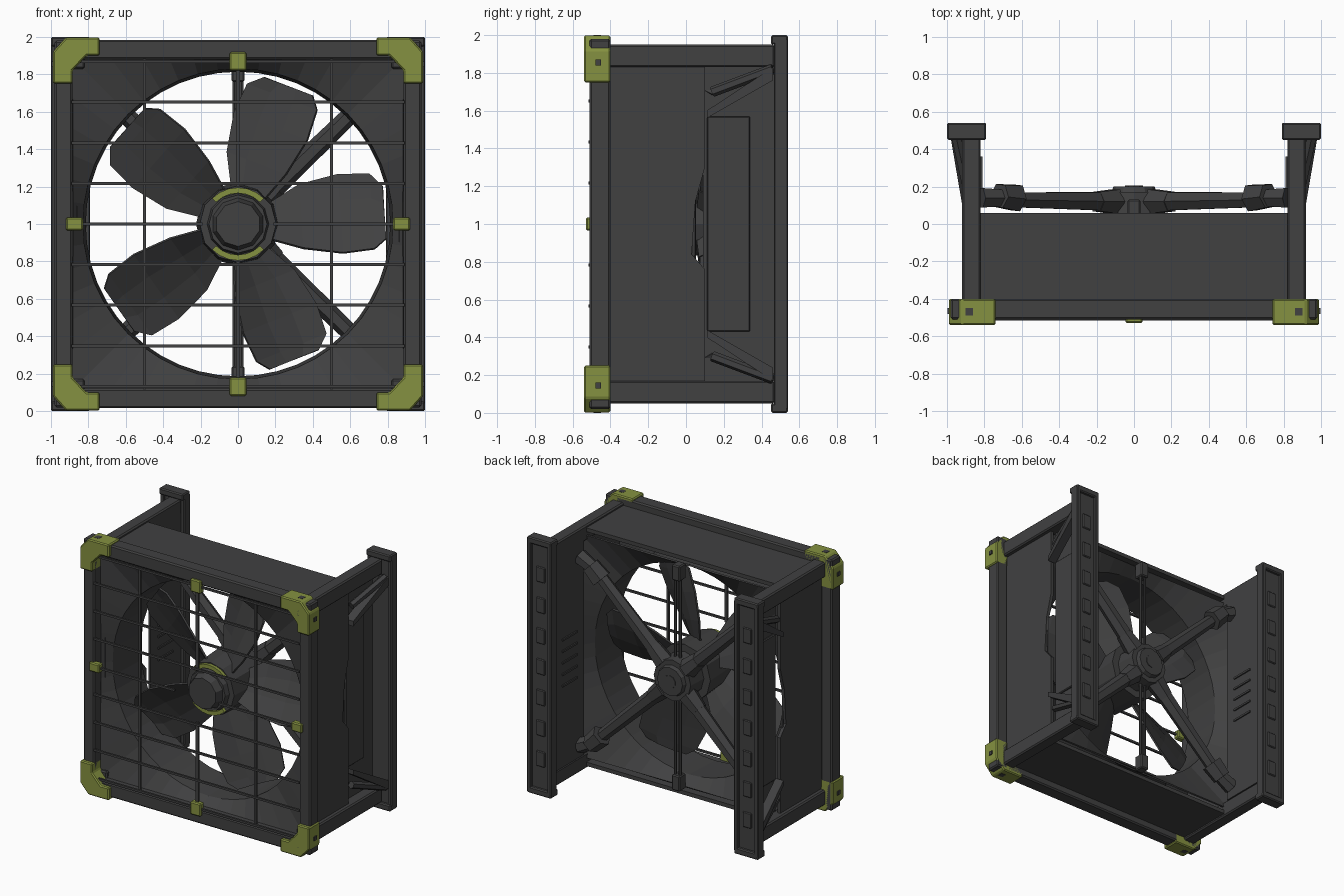
import bpy, bmesh, math
from mathutils import Vector, Matrix

if "Cube" in bpy.data.objects:
    bpy.data.objects.remove(bpy.data.objects["Cube"])


def mat(name, rgb):
    m = bpy.data.materials.new(name)
    m.diffuse_color = (*rgb, 1)
    m.use_nodes = True
    m.node_tree.nodes["Principled BSDF"].inputs["Base Color"].default_value = m.diffuse_color
    return m


DARK = mat("charcoal metal", (0.052, 0.052, 0.053))
OLIVE = mat("olive paint", (0.235, 0.285, 0.052))


def finish(bm, name, m=DARK):
    bmesh.ops.recalc_face_normals(bm, faces=bm.faces)
    me = bpy.data.meshes.new(name)
    bm.to_mesh(me)
    bm.free()
    ob = bpy.data.objects.new(name, me)
    me.materials.append(m)
    bpy.context.collection.objects.link(ob)
    return ob


def box(name, x, y, z, m=DARK, bevel=0.0):
    bm = bmesh.new()
    bmesh.ops.create_cube(bm, size=1)
    for v in bm.verts:
        v.co = [(r[0] + r[1]) / 2 + c * (r[1] - r[0]) for r, c in zip((x, y, z), v.co)]
    if bevel:
        bmesh.ops.bevel(bm, geom=bm.edges[:], offset=bevel, segments=1, affect='EDGES')
    return finish(bm, name, m)


def prism(name, pts, a, b, m=DARK, axis='y', bevel=0.0):
    # extrude a profile: (x, z) along y, or (y, z) along x
    bm = bmesh.new()
    def place(p, d):
        return (p[0], d, p[1]) if axis == 'y' else (d, p[0], p[1])
    lo = [bm.verts.new(place(p, a)) for p in pts]
    hi = [bm.verts.new(place(p, b)) for p in pts]
    bm.faces.new(lo)
    bm.faces.new(hi)
    n = len(pts)
    for i in range(n):
        bm.faces.new((lo[i], lo[(i + 1) % n], hi[(i + 1) % n], hi[i]))
    if bevel:
        bmesh.ops.recalc_face_normals(bm, faces=bm.faces)
        bmesh.ops.bevel(bm, geom=bm.edges[:], offset=bevel, segments=1, affect='EDGES')
    return finish(bm, name, m)


def rod(name, p, q, r1, r2=None, sides=8, m=DARK):
    p, q = Vector(p), Vector(q)
    d = q - p
    bm = bmesh.new()
    bmesh.ops.create_cone(bm, cap_ends=True, segments=sides, radius1=r1,
                          radius2=r1 if r2 is None else r2, depth=d.length)
    rot = d.to_track_quat('Z', 'Y').to_matrix().to_4x4()
    bmesh.ops.transform(bm, matrix=Matrix.Translation((p + q) / 2) @ rot, verts=bm.verts)
    return finish(bm, name, m)


def span(s, a, b):
    return tuple(sorted((s * a, s * b)))


def zspan(s, a, b):
    return tuple(sorted((1 + s * a, 1 + s * b)))


# front frame, top and bottom panels
for s in (-1, 1):
    box("front_frame_side", span(s, 0.885, 0.98), (-0.51, -0.40), (0.02, 1.98), bevel=0.01)
    box("front_frame_crossbar", (-0.885, 0.885), (-0.51, -0.40), zspan(s, 0.88, 0.985), bevel=0.01)
    box("casing_panel", (-0.83, 0.83), (-0.41, 0.06), zspan(s, 0.90, 0.93))

# sides: rails, panels, posts and braces
for s in (-1, 1):
    for t in (-1, 1):
        box("side_rail", span(s, 0.82, 0.92), (-0.45, 0.47), zspan(t, 0.83, 0.95), bevel=0.01)
        brace = prism("post_brace", [(0.11, 1 + t * 0.56), (0.11, 1 + t * 0.60), (0.46, 1 + t * 0.83),
                                     (0.46, 1 + t * 0.76)], s * 0.85, s * 0.92, axis='x')
        for v in brace.data.vertices:  # lean outwards to meet the post
            v.co.x += s * 0.06 * max(0, (v.co.y - 0.15) / 0.31)
        rod("brace_tube", (s * 0.88, 0.14, 1 + t * 0.70), (s * 0.95, 0.46, 1 + t * 0.82), 0.028, sides=6)
        box("post_foot", span(s, 0.79, 1.0), (0.45, 0.54), zspan(t, 0.95, 1.0), bevel=0.008)
    # notch on the rear edge of the front side panel
    prism("side_panel", [(-0.41, 0.17), (0.10, 0.17), (0.10, 0.76), (0.03, 0.84), (0.05, 1.12),
                         (0.10, 1.30), (0.10, 1.84), (-0.41, 1.84)],
          s * 0.86, s * 0.885, axis='x')
    box("rear_side_panel", span(s, 0.82, 0.835), (0.09, 0.47), (0.17, 1.84))
    box("side_cover_plate", span(s, 0.835, 0.855), (0.11, 0.34), (0.43, 1.57), bevel=0.006)
    for i in range(5):
        box("louvre", span(s, 0.81, 0.82), (0.18, 0.36), (0.80 + i * 0.09, 0.815 + i * 0.09))
    # channel post with lips and ladder ribs
    box("rear_post", span(s, 0.79, 1.0), (0.475, 0.515), (0.02, 1.98))
    for a, b in ((0.79, 0.825), (0.965, 1.0)):
        box("post_lip", span(s, a, b), (0.465, 0.54), (0.02, 1.98), bevel=0.006)
    for i in range(7):
        z = 0.28 + i * 0.24
        box("post_rib", span(s, 0.855, 0.93), (0.51, 0.525), (z - 0.06, z + 0.06), bevel=0.006)

# square-to-round shroud, open at both ends
bm = bmesh.new()
N = 48
loops = []
for y, r, square in ((-0.43, 0.885, True), (-0.36, 0.835, False), (-0.04, 0.82, False), (0.05, 0.87, True)):
    ring = []
    for i in range(N):
        a = 2 * math.pi * i / N
        c, d = math.cos(a), math.sin(a)
        k = r / max(abs(c), abs(d)) if square else r
        ring.append(bm.verts.new((k * c, y, 1 + k * d)))
    loops.append(ring)
for A, B in zip(loops, loops[1:]):
    for i in range(N):
        j = (i + 1) % N
        bm.faces.new((A[i], A[j], B[j], B[i]))
shroud = finish(bm, "fan_shroud")
mod = shroud.modifiers.new("thickness", 'SOLIDIFY')
mod.thickness = 0.012
mod.offset = 0

# painted corner brackets with bolts
CORNER = [(0.74, 0.998), (0.92, 0.998), (0.99, 0.92), (0.99, 0.75), (0.885, 0.75), (0.885, 0.82), (0.81, 0.90), (0.74, 0.90)]
for s in (-1, 1):
    for t in (-1, 1):
        prism("corner_bracket", [(s * x, 1 + t * z) for x, z in CORNER], -0.54, -0.40, OLIVE, bevel=0.008)
        c = (s * 0.90, 1 + t * 0.905)
        rod("corner_bolt", (c[0], -0.53, c[1]), (c[0], -0.54, c[1]), 0.022)
        # bolt heads on the outer faces of the bracket
        box("corner_side_bolt", span(s, 0.985, 0.998), (-0.48, -0.45), zspan(t, 0.84, 0.87))
        box("corner_top_bolt", span(s, 0.86, 0.90), (-0.49, -0.45), zspan(t, 0.99, 1.0))
    # grille clips
    box("grille_clip", (-0.045, 0.045), (-0.53, -0.48), zspan(s, 0.82, 0.92), OLIVE, 0.008)
    box("grille_clip", span(s, 0.83, 0.92), (-0.53, -0.48), (0.965, 1.035), OLIVE, 0.008)

# front wire grille
for i in range(-4, 5):
    z = 1 + i * 0.217
    if i:
        box("grille_wire", (-0.89, 0.89), (-0.515, -0.50), (z - 0.008, z + 0.008))
for s in (-1, 1):
    box("grille_upright", span(s, 0.491, 0.509), (-0.502, -0.487), (0.11, 1.89))
    box("grille_middle_wire", span(s, 0.19, 0.88), (-0.515, -0.50), (0.992, 1.008))
    box("grille_centre_upright", (-0.012, 0.012), (-0.505, -0.49), zspan(s, 0.2, 0.88))

# hub, nose and painted arcs
rod("fan_hub", (0, 0.02, 1), (0, -0.34, 1), 0.225, 0.205, 12)
rod("hub_collar", (0, -0.34, 1), (0, -0.38, 1), 0.165, 0.155, 12)
rod("hub_nose", (0, -0.38, 1), (0, -0.44, 1), 0.14, 0.12, 10)
for a0 in (45, 225):
    angs = [math.radians(a0 + 15 * i) for i in range(7)]
    pts = [(0.195 * math.cos(a), 1 + 0.195 * math.sin(a)) for a in angs]
    pts += [(0.165 * math.cos(a), 1 + 0.165 * math.sin(a)) for a in reversed(angs)]
    prism("hub_arc", pts, -0.365, -0.33, OLIVE)

# five pitched blades: (radius, trailing edge, leading edge)
BLADE = [(0.17, -0.09, 0.10), (0.34, -0.15, 0.19), (0.55, -0.19, 0.23), (0.72, -0.18, 0.22), (0.785, -0.13, 0.15)]
for deg in (4, 69, 138, 215, 292):
    a = math.radians(deg)
    ur = Vector((math.cos(a), 0, math.sin(a)))
    ut = Vector((-math.sin(a), 0, math.cos(a)))
    bm = bmesh.new()
    rows = []
    for r, lo, hi in BLADE:
        pitch = math.radians(42 - 26 * r)
        row = []
        for k in range(4):
            w = lo + (hi - lo) * k / 3
            bow = 0.02 * (1 if k in (1, 2) else 0)
            row.append(bm.verts.new(Vector((0, -0.20 + bow, 1)) + ur * r
                                    + ut * w + Vector((0, w * math.tan(pitch), 0))))
        rows.append(row)
    for A, B in zip(rows, rows[1:]):
        for k in range(3):
            bm.faces.new((A[k], A[k + 1], B[k + 1], B[k]))
    blade = finish(bm, "fan_blade")
    blade.modifiers.new("thickness", 'SOLIDIFY').thickness = 0.014

# motor, its diagonal arms and end clamps
rod("motor_body", (0, 0.0, 1), (0, 0.17, 1), 0.17, 0.16, 12)
rod("motor_cap", (0, 0.17, 1), (0, 0.20, 1), 0.12, 0.11, 12)
rod("motor_shaft_end", (0, 0.19, 1), (0, 0.205, 1), 0.05, sides=10)
for s in (-1, 1):
    for t in (-1, 1):
        rod("motor_arm", (s * 0.1, 0.12, 1 + t * 0.1), (s * 0.68, 0.13, 1 + t * 0.66), 0.058, 0.045, 6)
        rod("arm_clamp", (s * 0.63, 0.14, 1 + t * 0.61), (s * 0.72, 0.15, 1 + t * 0.70), 0.08, 0.07, 6)
        rod("arm_clamp_base", (s * 0.70, 0.14, 1 + t * 0.68), (s * 0.82, 0.14, 1 + t * 0.74), 0.05, 0.06, 6)
        rod("arm_socket", (s * 0.1, 0.12, 1 + t * 0.1), (s * 0.2, 0.12, 1 + t * 0.195), 0.075, 0.06, 6)
    # vertical stay rods and tabs
    for x in (-0.02, 0.02):
        rod("stay_rod", (x, 0.10, 1 + s * 0.15), (x, 0.10, 1 + s * 0.85), 0.011, sides=6)
    box("stay_tab", (-0.035, 0.035), (0.05, 0.13), zspan(s, 0.76, 0.88), bevel=0.008)
